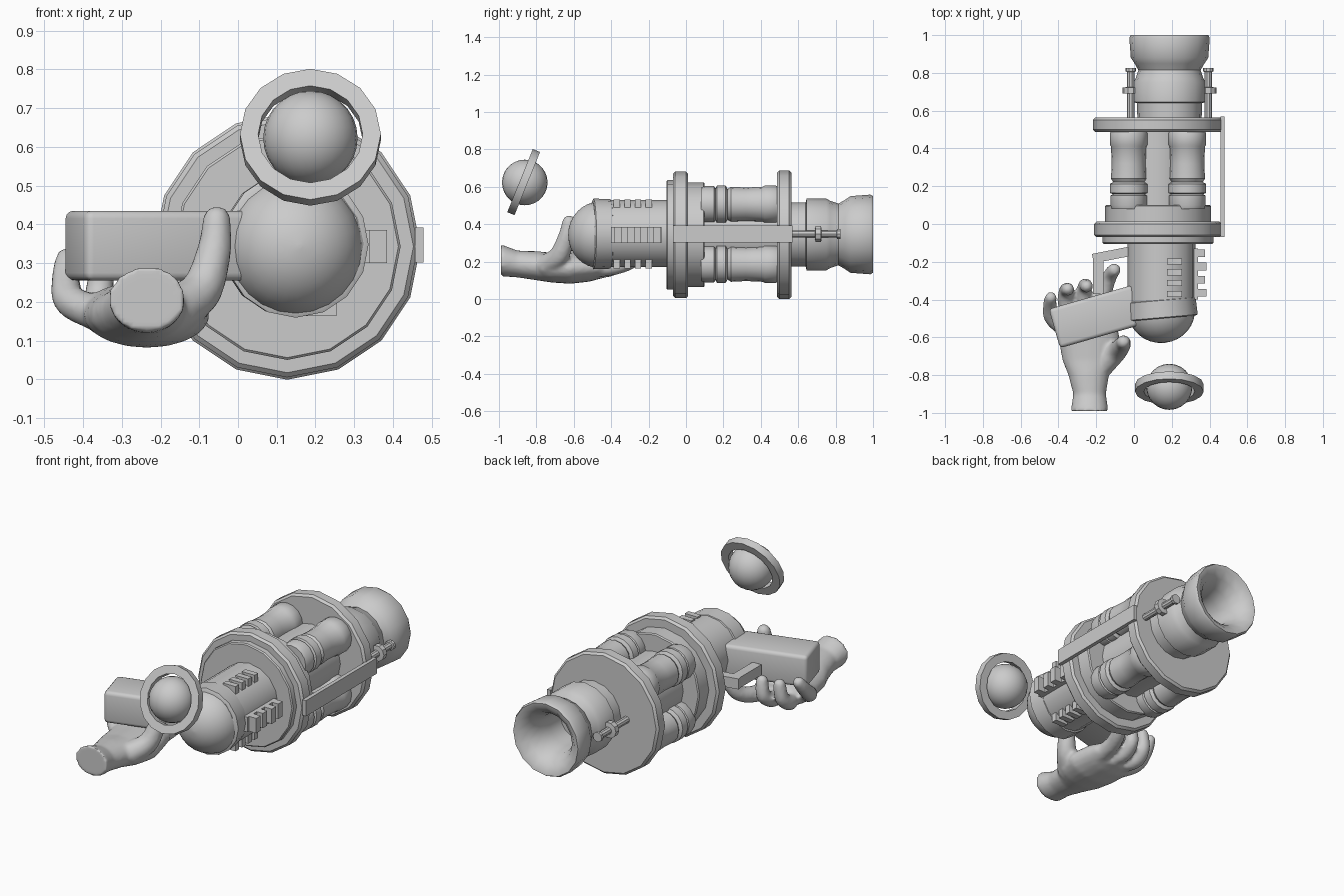
import bpy, bmesh, math
from mathutils import Vector, Matrix

if "Cube" in bpy.data.objects:
    bpy.data.objects.remove(bpy.data.objects["Cube"])

grey = bpy.data.materials.new("plain grey")
grey.use_nodes = True
grey.diffuse_color = (0.6, 0.6, 0.6, 1)
grey.node_tree.nodes["Principled BSDF"].inputs["Base Color"].default_value = (0.6, 0.6, 0.6, 1)


def finish(name, bm, loc=(0, 0, 0), rot=(0, 0, 0), angle=35):
    bmesh.ops.recalc_face_normals(bm, faces=bm.faces)
    mesh = bpy.data.meshes.new(name)
    bm.to_mesh(mesh)
    bm.free()
    obj = bpy.data.objects.new(name, mesh)
    bpy.context.collection.objects.link(obj)
    obj.location, obj.rotation_euler = loc, rot
    mesh.materials.append(grey)
    bpy.ops.object.select_all(action='DESELECT')
    obj.select_set(True)
    bpy.context.view_layer.objects.active = obj
    bpy.ops.object.shade_smooth_by_angle(angle=math.radians(angle))
    return obj


def bridge(bm, rings, caps=True):
    n = len(rings[0])
    for a, b in zip(rings, rings[1:]):
        for i in range(n):
            j = (i + 1) % n
            bm.faces.new((a[i], a[j], b[j], b[i]))
    if caps:
        bm.faces.new(rings[0])
        bm.faces.new(rings[-1])


def lathe(name, profile, loc, rot=(0, 0, 0), n=16, closed=False):
    """Turn (radius, y) points about the y axis."""
    bm = bmesh.new()
    turns = [math.tau * i / n for i in range(n)]
    rings = [[bm.verts.new((r * math.cos(t), y, r * math.sin(t))) for t in turns]
             for r, y in profile]
    if closed:
        rings.append(rings[0])
    bridge(bm, rings, not closed)
    return finish(name, bm, loc, rot)


def disc(name, r, y0, y1, x, z, n=16, edge=0.006):
    return lathe(name, [(r - edge, y0), (r, y0 + edge), (r, y1 - edge), (r - edge, y1)],
                 (x, 0, z), n=n)


def box(name, size, loc, rot=(0, 0, 0), bevel=0.0):
    bm = bmesh.new()
    bmesh.ops.create_cube(bm, size=1, matrix=Matrix.Diagonal((*size, 1)))
    if bevel:
        bmesh.ops.bevel(bm, geom=bm.edges[:], offset=bevel, segments=3,
                        affect='EDGES', profile=0.5)
    return finish(name, bm, loc, rot)


CX, CZ = 0.127, 0.343     # main axis
FX = 0.145                # front barrel axis
RX = 0.188                # rear nozzle axis

# front barrel with collar and dome
disc("front_barrel", 0.18, -0.49, -0.08, FX, 0.35)
lathe("front_collar", [(0.178, -0.05), (0.189, -0.045), (0.186, 0.045), (0.175, 0.05)],
      (FX, -0.45, 0.348), (0, 0, math.radians(5)))
steps = [math.radians(a) for a in range(0, 90, 11)]
dome = [(0.178 * math.cos(a), -0.17 * math.sin(a)) for a in steps] + [(0.004, -0.17)]
lathe("front_dome", dome, (FX, -0.46, 0.343), (0, 0, math.radians(5)), n=24)

# round plates and the core between them
disc("front_step", 0.293, -0.105, -0.05, CX, CZ)
disc("front_plate", 0.338, -0.07, 0.012, CX, CZ, edge=0.012)
disc("inner_step", 0.28, 0.0, 0.1, CX, CZ)
disc("core", 0.18, 0.05, 0.52, CX, CZ)
disc("rear_plate", 0.344, 0.487, 0.563, CX, CZ, edge=0.012)

# four banded cylinders
for sx, side in ((-1, "right"), (1, "left")):
    for sz, level in ((-1, "lower"), (1, "upper")):
        profile = [(0.09, 0.08), (0.097, 0.1), (0.097, 0.15), (0.085, 0.158), (0.1, 0.165),
                   (0.1, 0.212), (0.082, 0.222), (0.094, 0.24), (0.09, 0.32), (0.094, 0.41),
                   (0.1, 0.42), (0.1, 0.48), (0.09, 0.5)]
        lathe(f"{level}_{side}_cylinder", profile,
              (CX + sx * 0.155, 0, CZ + 0.003 + sz * 0.16))

# rear nozzle with a hollow funnel
lathe("nozzle", [(0.17, 0.54), (0.172, 0.64), (0.192, 0.645), (0.192, 0.75), (0.18, 0.77),
                 (0.165, 0.815), (0.185, 0.85), (0.205, 0.88), (0.213, 0.985), (0.205, 1.0),
                 (0.18, 0.995), (0.14, 0.96), (0.11, 0.9), (0.1, 0.82), (0.1, 0.72)],
      (RX, 0, 0.345))

# rods beside the nozzle
for sx, side in ((-1, "right"), (1, "left")):
    lathe(side + "_rod", [(0.02, 0.54), (0.02, 0.69), (0.045, 0.692), (0.045, 0.722),
                          (0.02, 0.725), (0.02, 0.805), (0.028, 0.808), (0.028, 0.825)],
          (RX + sx * 0.205, 0, 0.348), n=10)

# long side bar
box("side_bar", (0.022, 0.64, 0.09), (0.468, 0.25, 0.347))

# rows of teeth on the barrel
for i in range(4):
    y = -0.37 + i * 0.057
    for sz, level in ((-1, "lower"), (1, "upper")):
        box(f"{level}_tooth_{i + 1}", (0.08, 0.033, 0.05), (0.215, y, 0.348 + sz * 0.16))
    box(f"side_tooth_{i + 1}", (0.09, 0.04, 0.085), (0.34 - 0.008 * (i % 2), -0.365 + i * 0.07, 0.343))
box("tooth_base", (0.05, 0.27, 0.085), (0.315, -0.265, 0.343))

# grip frame beside the barrel
box("frame_arm", (0.24, 0.05, 0.06), (-0.1, -0.16, 0.33), (0, 0, math.radians(11)))
box("frame_post", (0.055, 0.2, 0.06), (-0.19, -0.27, 0.33))

# held block
box("grip_block", (0.46, 0.215, 0.18), (-0.2, -0.49, 0.345), (0, 0, math.radians(16)), 0.02)

# hand: palm loft and tapered fingers fused into one skin
bm = bmesh.new()
palm = [(-0.99, -0.235, 0.207, 0.1, 0.086), (-0.9, -0.235, 0.187, 0.087, 0.072),
        (-0.8, -0.24, 0.178, 0.108, 0.078), (-0.72, -0.235, 0.168, 0.145, 0.08),
        (-0.62, -0.235, 0.165, 0.163, 0.084), (-0.52, -0.25, 0.172, 0.158, 0.08),
        (-0.45, -0.25, 0.17, 0.14, 0.06)]
turns = [math.tau * i / 20 for i in range(20)]
bridge(bm, [[bm.verts.new((x + rx * math.cos(t), y, z + rz * math.sin(t))) for t in turns]
            for y, x, z, rx, rz in palm])


def finger(points, r0, r1):
    """Chain of overlapping balls along a smooth path."""
    pts = [Vector(p) for p in points]
    pts = [pts[0]] + pts + [pts[-1]]
    last = len(pts) - 3
    for k in range(last * 8 + 1):
        s = min(k // 8, last - 1)
        t = k / 8 - s
        a, b, c, d = pts[s:s + 4]
        p = 0.5 * (2 * b + (c - a) * t + (2 * a - 5 * b + 4 * c - d) * t * t
                   + (3 * b - a - 3 * c + d) * t ** 3)
        r = r0 + (r1 - r0) * k / (last * 8)
        bmesh.ops.create_icosphere(bm, subdivisions=2, radius=r, matrix=Matrix.Translation(p))


finger([(-0.33, -0.58, 0.16), (-0.43, -0.5, 0.2), (-0.445, -0.43, 0.26), (-0.44, -0.39, 0.31)],
       0.05, 0.032)
finger([(-0.3, -0.52, 0.16), (-0.36, -0.42, 0.165), (-0.36, -0.355, 0.21), (-0.35, -0.345, 0.29)],
       0.05, 0.034)
finger([(-0.23, -0.5, 0.155), (-0.265, -0.4, 0.165), (-0.26, -0.33, 0.21), (-0.25, -0.33, 0.29)],
       0.05, 0.034)
finger([(-0.17, -0.5, 0.16), (-0.16, -0.37, 0.175), (-0.13, -0.28, 0.21), (-0.105, -0.243, 0.27)],
       0.05, 0.036)
finger([(-0.16, -0.74, 0.18), (-0.095, -0.68, 0.23), (-0.062, -0.64, 0.33), (-0.055, -0.625, 0.412)],
       0.065, 0.037)
hand = finish("hand", bm, angle=180)
skin = hand.modifiers.new("fuse", 'REMESH')
skin.mode, skin.voxel_size, skin.use_smooth_shade = 'VOXEL', 0.011, True
soft = hand.modifiers.new("soften", 'SMOOTH')
soft.factor, soft.iterations = 0.5, 4

# floating ball with a tilted ring
bm = bmesh.new()
bmesh.ops.create_uvsphere(bm, u_segments=24, v_segments=14, radius=0.122)
finish("ball", bm, (0.187, -0.862, 0.623))
lathe("ball_ring", [(0.135, -0.021), (0.182, -0.021), (0.182, 0.021), (0.135, 0.021)],
      (0.187, -0.868, 0.625), (math.radians(-22), 0, 0), closed=True)
